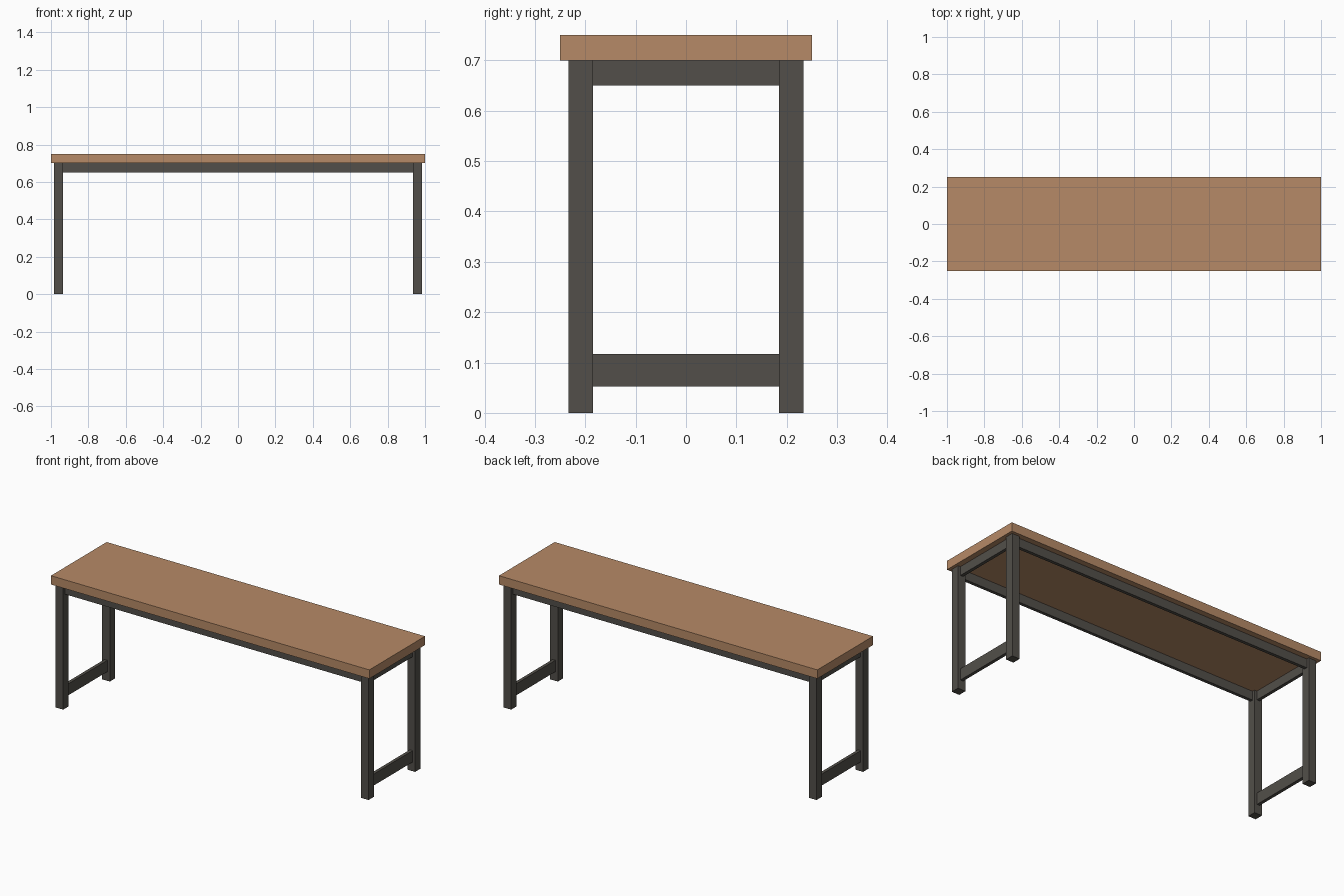
import bpy
import bmesh
from mathutils import Matrix, Vector

if "Cube" in bpy.data.objects:
    bpy.data.objects.remove(bpy.data.objects["Cube"])


def material(name, rgb):
    m = bpy.data.materials.new(name)
    m.diffuse_color = (*rgb, 1.0)
    m.use_nodes = True
    m.node_tree.nodes["Principled BSDF"].inputs["Base Color"].default_value = m.diffuse_color
    return m


wood = material("warm wood", (0.47, 0.255, 0.135))
metal = material("dark metal", (0.085, 0.078, 0.067))


def box(name, lo, hi, mat):
    """Box between two opposite corners."""
    lo, hi = Vector(lo), Vector(hi)
    bm = bmesh.new()
    bmesh.ops.create_cube(bm, size=1.0, matrix=Matrix.Translation((lo + hi) / 2) @ Matrix.Diagonal((*(hi - lo), 1.0)))
    mesh = bpy.data.meshes.new(name)
    bm.to_mesh(mesh)
    bm.free()
    mesh.materials.append(mat)
    obj = bpy.data.objects.new(name, mesh)
    bpy.context.collection.objects.link(obj)
    return obj


X_OUT, X_IN = 0.983, 0.935     # leg extents along the length
Y_OUT, Y_IN = 0.233, 0.185     # leg extents along the depth
XC, YC = (X_OUT + X_IN) / 2, (Y_OUT + Y_IN) / 2
T = 0.009                      # half thickness of the rails
TOP = 0.70

# Thick wooden slab
box("table_top", (-1, -0.25, TOP), (1, 0.25, 0.75), wood)

for sx, side in ((-1, "left"), (1, "right")):
    # Square legs
    for sy, end in ((-1, "front"), (1, "back")):
        cx, cy, h = sx * XC, sy * YC, (X_OUT - X_IN) / 2
        box(f"{end}_{side}_leg", (cx - h, cy - h, 0), (cx + h, cy + h, TOP), metal)
    # End rail under the top and low stretcher, centred between the legs
    box(f"{side}_end_rail", (sx * XC - T, -Y_IN, 0.65), (sx * XC + T, Y_IN, TOP), metal)
    box(f"{side}_stretcher", (sx * XC - T, -Y_IN, 0.052), (sx * XC + T, Y_IN, 0.117), metal)

# Long rails under the top
for sy, end in ((-1, "front"), (1, "back")):
    box(f"{end}_long_rail", (-X_IN, sy * YC - T, 0.65), (X_IN, sy * YC + T, TOP), metal)
